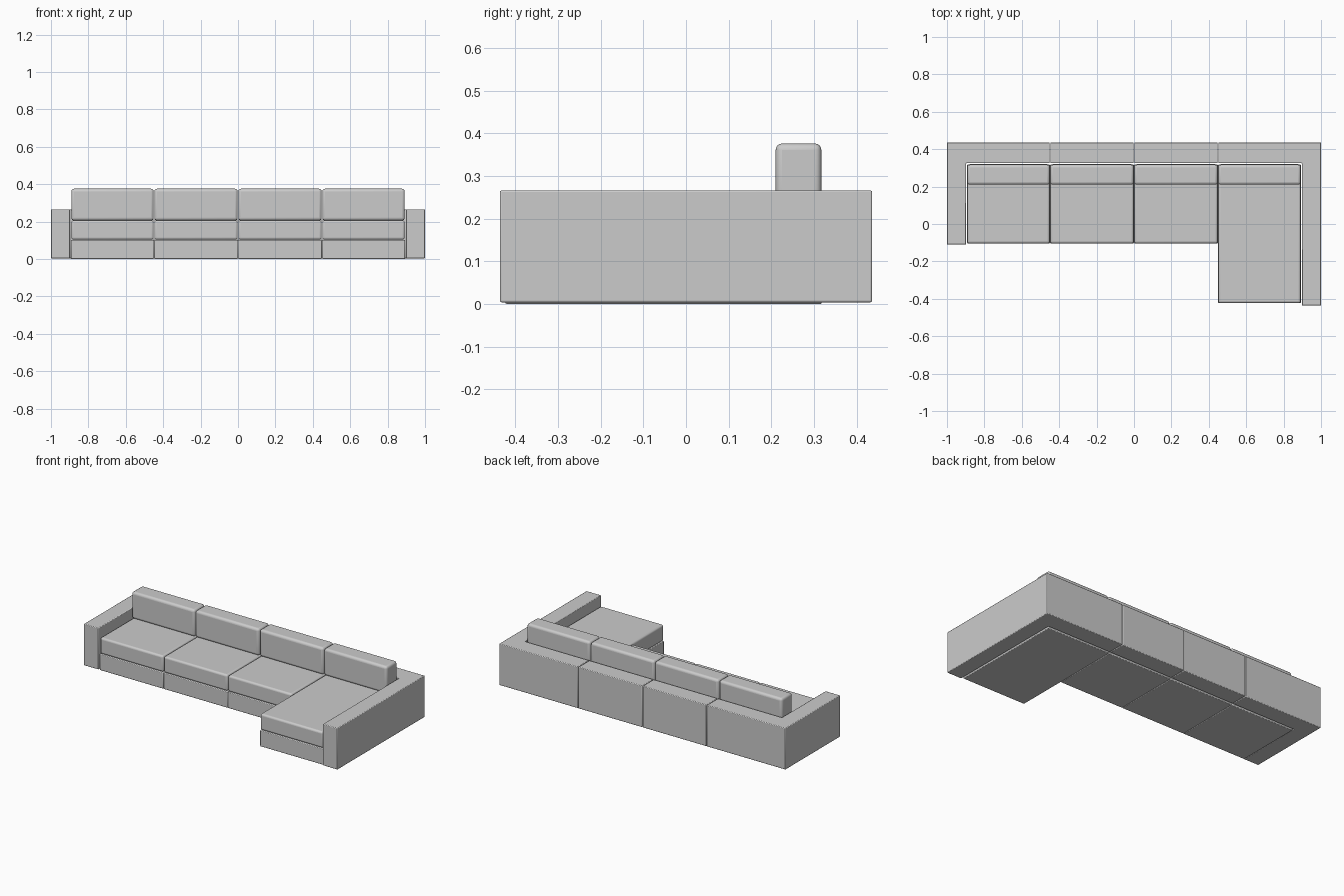
import bpy, bmesh

if "Cube" in bpy.data.objects:
    bpy.data.objects.remove(bpy.data.objects["Cube"])

BACK, INNER = 0.436, 0.325      # rear wall outer and inner faces
XS = [-0.893, -0.449, 0.0, 0.449, 0.893]   # module seams
GAP = 0.0015


def prism(name, outline, z0, z1, bevel, segments):
    """Extrude a plan outline from z0 to z1 and round its edges."""
    bm = bmesh.new()
    face = bm.faces.new([bm.verts.new((x, y, z0)) for x, y in outline])
    ext = bmesh.ops.extrude_face_region(bm, geom=[face])
    verts = [g for g in ext["geom"] if isinstance(g, bmesh.types.BMVert)]
    bmesh.ops.translate(bm, verts=verts, vec=(0, 0, z1 - z0))
    bmesh.ops.recalc_face_normals(bm, faces=bm.faces)
    mesh = bpy.data.meshes.new(name)
    bm.to_mesh(mesh)
    bm.free()
    ob = bpy.data.objects.new(name, mesh)
    bpy.context.collection.objects.link(ob)
    mod = ob.modifiers.new("rounded_edges", "BEVEL")
    mod.width, mod.segments = bevel, segments
    mod.limit_method = "ANGLE"
    bpy.ops.object.select_all(action="DESELECT")
    ob.select_set(True)
    bpy.context.view_layer.objects.active = ob
    bpy.ops.object.shade_smooth_by_angle(angle=0.7)
    return ob


def box(name, x0, x1, y0, y1, z0, z1, bevel, segments):
    return prism(name, [(x0, y0), (x1, y0), (x1, y1), (x0, y1)],
                 z0, z1, bevel, segments)


# L-shaped corner frames: an arm joined to the rear wall
for name, s, front in (("left_arm_frame", -1, -0.11), ("right_arm_frame", 1, -BACK)):
    seam = 0.449 + GAP
    prism(name, [(s * x, y) for x, y in (
        (1, front), (1, BACK), (seam, BACK), (seam, INNER),
        (0.898, INNER), (0.898, front))], 0.004, 0.266, 0.004, 2)

# Middle rear wall panels
for i in (1, 2):
    box(f"back_panel_{i}", XS[i] + GAP, XS[i + 1] - GAP,
        INNER, BACK, 0.004, 0.266, 0.004, 2)

# Base, seat cushion and back cushion of each module; the last is the chaise
for i in range(4):
    x0, x1 = XS[i] + GAP, XS[i + 1] - GAP
    front = -0.423 if i == 3 else -0.104
    box(f"base_{i + 1}", x0 - 0.001, x1 + 0.001, front, 0.318, 0.0, 0.103, 0.004, 2)
    box(f"seat_cushion_{i + 1}", x0, x1, front, 0.32, 0.104, 0.206, 0.012, 4)
    box(f"back_cushion_{i + 1}", x0, x1, 0.21, 0.317, 0.206, 0.376, 0.015, 4)
